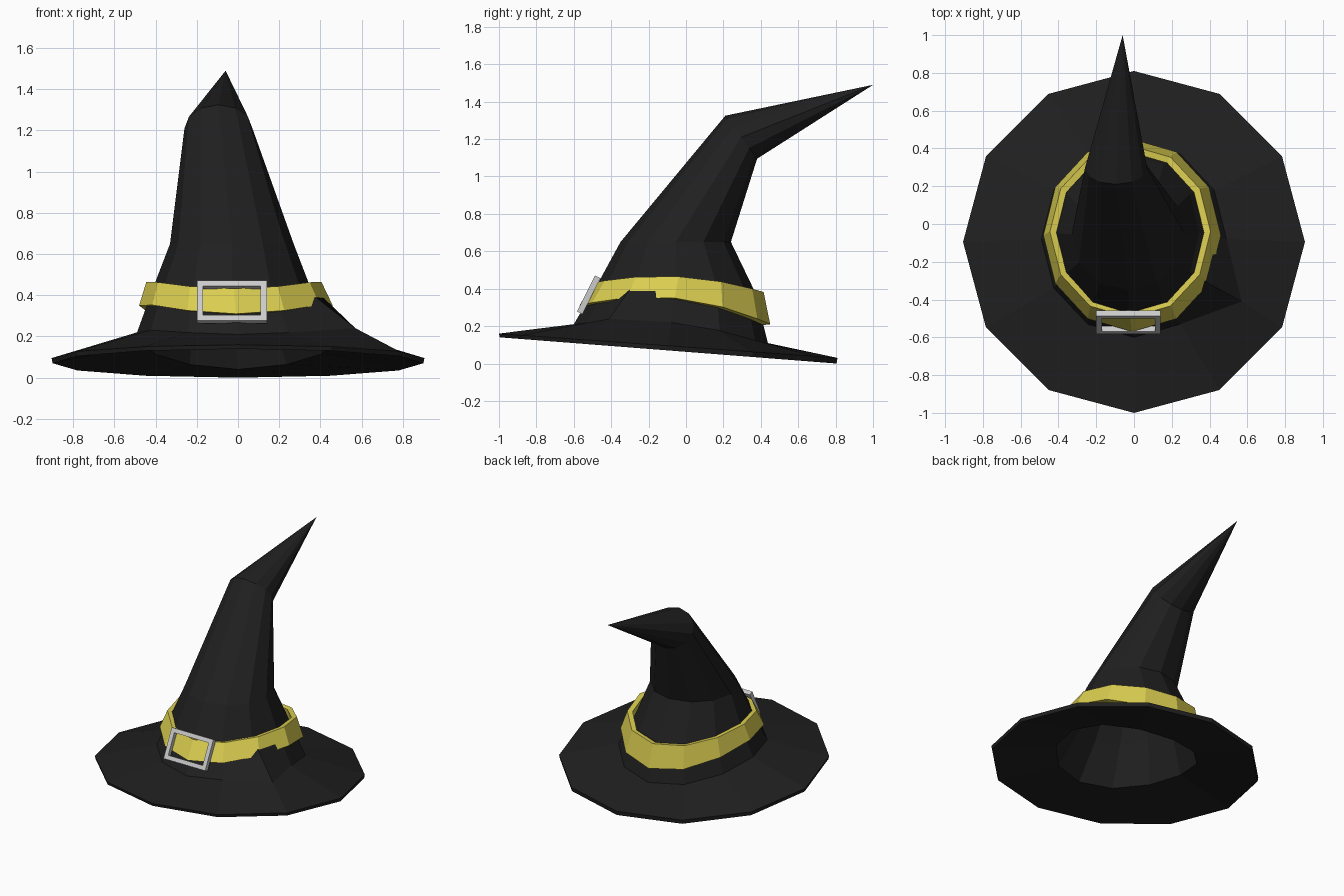
import bpy, bmesh, math
from mathutils import Matrix, Vector

if "Cube" in bpy.data.objects:
    bpy.data.objects.remove(bpy.data.objects["Cube"])

N = 12


def material(name, color):
    m = bpy.data.materials.new(name)
    m.diffuse_color = color
    m.use_nodes = True
    m.node_tree.nodes["Principled BSDF"].inputs["Base Color"].default_value = m.diffuse_color
    return m


def ring(bm, cx, cy, rx, ry, a, b=0.0, c=0.0):
    """Oval loop whose height bends front to back: z = a + b*s + c*s^2."""
    verts = []
    for i in range(N):
        t = 2 * math.pi * i / N
        s = math.sin(t)
        verts.append(bm.verts.new((cx + rx * math.cos(t), cy + ry * s, a + b * s + c * s * s)))
    return verts


def bridge(bm, r1, r2):
    for i in range(N):
        j = (i + 1) % N
        bm.faces.new((r1[i], r1[j], r2[j], r2[i]))


def cap(bm, r, tip):
    v = bm.verts.new(tip)
    for i in range(N):
        bm.faces.new((r[i], r[(i + 1) % N], v))


def finish(bm, name, mat=None):
    bmesh.ops.recalc_face_normals(bm, faces=bm.faces)
    me = bpy.data.meshes.new(name)
    bm.to_mesh(me)
    bm.free()
    ob = bpy.data.objects.new(name, me)
    bpy.context.collection.objects.link(ob)
    if mat:
        me.materials.append(mat)
    return ob


black = material("black_felt", (0.014, 0.014, 0.014, 1))
yellow = material("yellow_band", (0.70, 0.61, 0.08, 1))

# Hat body: brim and bent crown, hollow from below
bm = bmesh.new()
outer = [ring(bm, *p) for p in (
    (0, -0.095, 0.905, 0.905, 0.095, -0.065),
    (0, -0.08, 0.49, 0.52, 0.22, -0.055, -0.065),
    (-0.03, -0.05, 0.375, 0.42, 0.455, -0.025, -0.05),
    (-0.03, -0.055, 0.30, 0.295, 0.65),
    (-0.095, 0.295, 0.165, 0.085, 1.21, -0.115))]
inner = [ring(bm, *p) for p in (
    (0, -0.095, 0.90, 0.90, 0.07, -0.07),
    (0, -0.08, 0.47, 0.49, 0.16, -0.055, -0.065),
    (-0.03, -0.05, 0.345, 0.39, 0.44, -0.025, -0.05),
    (-0.03, -0.055, 0.27, 0.265, 0.64),
    (-0.095, 0.295, 0.135, 0.065, 1.20, -0.09))]
outer[1][11].co = Vector((0.57, -0.41, 0.24))  # crease pulled out at one side
for rings in (outer, inner):
    for r1, r2 in zip(rings, rings[1:]):
        bridge(bm, r1, r2)
bridge(bm, outer[0], inner[0])
cap(bm, outer[-1], (-0.06, 1.0, 1.49))
cap(bm, inner[-1], (-0.075, 0.82, 1.42))
finish(bm, "hat_body", black)

# Band: closed loop of four rings
bm = bmesh.new()
loops = [ring(bm, *p) for p in (
    (-0.01, -0.06, 0.47, 0.51, 0.35, -0.05, -0.09),
    (-0.02, -0.04, 0.425, 0.455, 0.465, -0.025, -0.058),
    (-0.02, -0.045, 0.39, 0.425, 0.46, -0.025, -0.058),
    (-0.01, -0.06, 0.43, 0.47, 0.345, -0.05, -0.09))]
for k in range(4):
    bridge(bm, loops[k], loops[(k + 1) % 4])
finish(bm, "hat_band", yellow)

# Buckle: four bars tilted with the front of the band
bm = bmesh.new()
place = Matrix.Translation((-0.03, -0.52, 0.367)) @ Matrix.Rotation(-math.atan(0.5), 4, 'X')
W, H, B, T = 0.34, 0.216, 0.03, 0.032
for sgn in (-1, 1):
    for pos, size in (((sgn * (W - B) / 2, 0, 0), (B, T, H - 2 * B)),
                      ((0, 0, sgn * (H - B) / 2), (W, T, B))):
        m = place @ Matrix.Translation(pos) @ Matrix.Diagonal((*size, 1))
        bmesh.ops.create_cube(bm, size=1, matrix=m)
finish(bm, "buckle")
